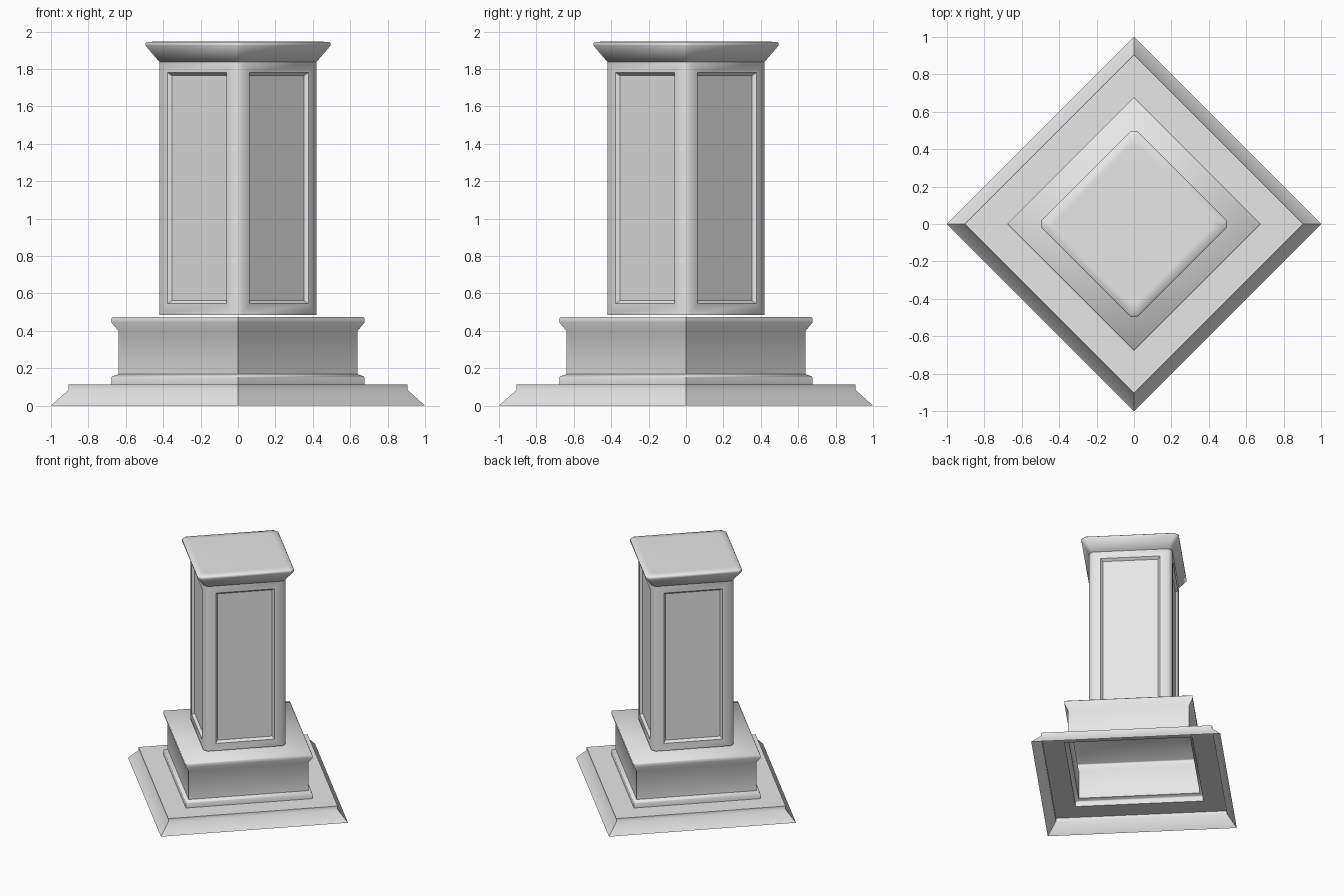
import bpy
import bmesh
import math

cube = bpy.data.objects.get("Cube")
if cube:
    bpy.data.objects.remove(cube)

stone = bpy.data.materials.new("pale_grey_stone")
stone.use_nodes = True
GREY = (0.8, 0.8, 0.8, 1)
stone.diffuse_color = GREY
stone.node_tree.nodes["Principled BSDF"].inputs["Base Color"].default_value = GREY


def ring(bm, radius, z, chamfer):
    """Diamond-shaped loop with corners on the axes, optionally chamfered."""
    verts = []
    for k in range(4):
        a = k * math.pi / 2
        c, s = math.cos(a), math.sin(a)
        for t in ((-chamfer, chamfer) if chamfer else (0,)):
            verts.append(bm.verts.new((radius * c - t * s, radius * s + t * c, z)))
    return verts


def diamond_part(name, profile, chamfer=0, top=True, bottom=False, panels=False):
    """Sweep a (radius, height) profile around the diamond."""
    bm = bmesh.new()
    loops = [ring(bm, r, z, chamfer) for r, z in profile]
    for low, high in zip(loops, loops[1:]):
        n = len(low)
        for i in range(n):
            j = (i + 1) % n
            bm.faces.new((low[i], low[j], high[j], high[i]))
    if top:
        bm.faces.new(loops[-1])
    if bottom:
        bm.faces.new(loops[0][::-1])
    bm.normal_update()

    # Recessed panels in the four broad sides
    crisp = set()
    if panels:
        sides = [f for f in bm.faces if abs(f.normal.z) < 0.1 and f.calc_area() > 0.3]
        bmesh.ops.inset_individual(bm, faces=sides, thickness=0.085)
        crisp.update(e for f in sides for e in f.edges)
        bmesh.ops.inset_individual(bm, faces=sides, thickness=0.023, depth=-0.02)
        crisp.update(e for f in sides for e in f.edges)
        bm.normal_update()

    # Smooth shading with crisp corners
    for f in bm.faces:
        f.smooth = True
    for e in bm.edges:
        sharp = len(e.link_faces) == 2 and e.calc_face_angle() > math.radians(62)
        e.smooth = not (sharp or e in crisp)

    mesh = bpy.data.meshes.new(name)
    bm.to_mesh(mesh)
    bm.free()
    mesh.materials.append(stone)
    obj = bpy.data.objects.new(name, mesh)
    bpy.context.collection.objects.link(obj)
    return obj


# Wide sloping foot, hollow underneath
diamond_part("plinth", [(1, 0), (0.905, 0.085), (0.905, 0.112), (0.675, 0.112)],
             top=False)

# Waisted block with lips at both ends, hollow underneath
diamond_part("pedestal_block", [(0.677, 0.112), (0.677, 0.15), (0.67, 0.157),
                                (0.64, 0.168), (0.64, 0.4), (0.677, 0.445),
                                (0.677, 0.467), (0.67, 0.474)])

# Tall shaft with panelled sides
diamond_part("shaft", [(0.42, 0.485), (0.42, 1.84)], chamfer=0.02,
             bottom=True, panels=True)

# Flared cap with a softened rim
diamond_part("cap", [(0.42, 1.838), (0.495, 1.925), (0.495, 1.938),
                     (0.488, 1.945), (0.42, 1.946)], chamfer=0.02, bottom=True)
